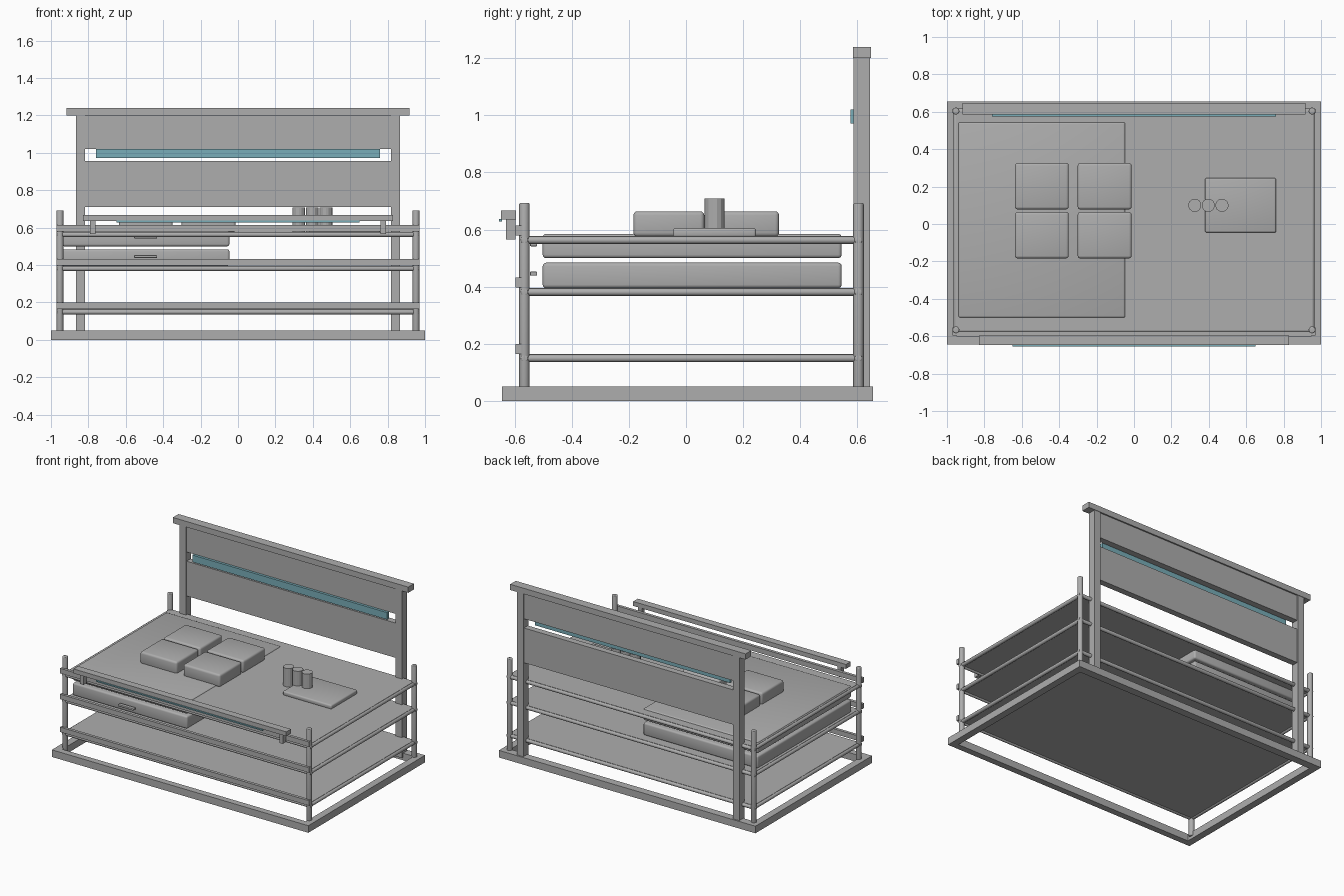
import bpy, bmesh, math
from mathutils import Vector

if "Cube" in bpy.data.objects:
    bpy.data.objects.remove(bpy.data.objects["Cube"])


def material(name, rgb):
    m = bpy.data.materials.new(name)
    m.diffuse_color = (*rgb, 1)
    m.use_nodes = True
    m.node_tree.nodes["Principled BSDF"].inputs["Base Color"].default_value = m.diffuse_color
    return m


GREY = material("grey metal", (0.42, 0.42, 0.42))
TEAL = material("pale teal light", (0.19, 0.42, 0.48))


def finish(name, bm, mat):
    mesh = bpy.data.meshes.new(name)
    bm.to_mesh(mesh)
    bm.free()
    mesh.materials.append(mat)
    ob = bpy.data.objects.new(name, mesh)
    bpy.context.collection.objects.link(ob)
    return ob


def smooth(ob, angle=35):
    bpy.ops.object.select_all(action='DESELECT')
    ob.select_set(True)
    bpy.context.view_layer.objects.active = ob
    bpy.ops.object.shade_smooth_by_angle(angle=math.radians(angle))


def box(name, x, y, z, mat=GREY, bevel=0):
    """Box from (min, max) ranges, optionally with rounded edges."""
    bm = bmesh.new()
    bmesh.ops.create_cube(bm, size=1)
    for v in bm.verts:
        v.co = [r[0] if c < 0 else r[1] for c, r in zip(v.co, (x, y, z))]
    if bevel:
        bmesh.ops.bevel(bm, geom=bm.edges[:], offset=bevel, segments=3,
                        profile=0.5, affect='EDGES')
    ob = finish(name, bm, mat)
    if bevel:
        smooth(ob)
    return ob


def rod(name, a, b, r, sides=16, rounded=0, flat=False):
    """Cylinder from point a to point b."""
    a, b = Vector(a), Vector(b)
    bm = bmesh.new()
    bmesh.ops.create_cone(bm, cap_ends=True, segments=sides, radius1=r,
                          radius2=r, depth=(b - a).length)
    if rounded:
        rim = [e for e in bm.edges if abs(e.verts[0].co.z - e.verts[1].co.z) < 1e-5]
        bmesh.ops.bevel(bm, geom=rim, offset=rounded, segments=3,
                        profile=0.5, affect='EDGES')
    ob = finish(name, bm, GREY)
    ob.rotation_mode = 'QUATERNION'
    ob.rotation_quaternion = (b - a).to_track_quat('Z', 'Y')
    ob.location = (a + b) / 2
    if not flat:
        smooth(ob)
    return ob


PX, YF, YB = 0.952, -0.566, 0.604     # corner post positions

# Base frame
for s, side in ((-1, "left"), (1, "right")):
    box(f"base_rail_{side}", sorted((s * 0.95, s)), (-0.60, 0.60), (0, 0.05))
box("base_rail_front", (-1, 1), (-0.645, -0.60), (0, 0.05))
box("base_rail_back", (-1, 1), (0.60, 0.655), (0, 0.05))

# Corner posts
for x in (-PX, PX):
    for y in (YF, YB):
        rod("corner_post", (x, y, 0.02), (x, y, 0.693), 0.0185, rounded=0.005)

# Shelves with tube edging and a flat front rail
for z in (0.149, 0.381, 0.563):
    box("shelf_panel", (-PX, PX), (YF, YB), (z - 0.005, z + 0.015))
    for y in (YF, YB):
        rod("shelf_tube", (-0.97, y, z), (0.97, y, z), 0.013, rounded=0.004)
    for x in (-PX, PX):
        rod("shelf_tube_side", (x, YF - 0.015, z), (x, YB + 0.015, z), 0.013, rounded=0.004)
    box("front_rail", (-0.97, 0.97), (-0.597, -0.576), (z + 0.016, z + 0.051))

# Back uprights, panels, cap and light bar
for s in (-1, 1):
    box("back_upright", sorted((s * 0.817, s * 0.867)), (0.587, 0.645), (0.02, 1.2))
box("back_panel_upper", (-0.82, 0.82), (0.594, 0.638), (1.02, 1.2))
box("back_panel_lower", (-0.82, 0.82), (0.594, 0.638), (0.71, 0.955))
box("back_cap", (-0.918, 0.918), (0.585, 0.648), (1.2, 1.24))
box("back_light_bar", (-0.76, 0.76), (0.576, 0.594), (0.972, 1.021), TEAL)

# Front hand rail with brackets and light strip
box("hand_rail", (-0.83, 0.83), (-0.648, -0.596), (0.636, 0.667))
for x in (-0.777, 0.777):
    box("hand_rail_bracket", (x - 0.014, x + 0.014), (-0.63, -0.597), (0.565, 0.637))
box("hand_rail_light", (-0.65, 0.65), (-0.655, -0.645), (0.628, 0.637), TEAL)

# Drawers with pulls
for lo, hi in ((0.395, 0.484), (0.50, 0.585)):
    box("drawer", (-0.94, -0.046), (-0.502, 0.545), (lo, hi), bevel=0.012)
    mid = (lo + hi) / 2 + 0.006
    box("drawer_pull", (-0.555, -0.432), (-0.546, -0.521), (mid - 0.007, mid + 0.007), bevel=0.003)

# Four raised pads on the worktop
for x in (-0.493, -0.157):
    for y in (-0.06, 0.202):
        box("worktop_pad", (x - 0.144, x + 0.144), (y - 0.124, y + 0.124),
            (0.575, 0.664), bevel=0.014)

# Tray and three canisters
box("tray", (0.38, 0.76), (-0.046, 0.246), (0.572, 0.605), bevel=0.01)
for x in (0.325, 0.397, 0.47):
    rod("canister", (x, 0.1, 0.572), (x, 0.1, 0.708), 0.035, sides=14, flat=True)
